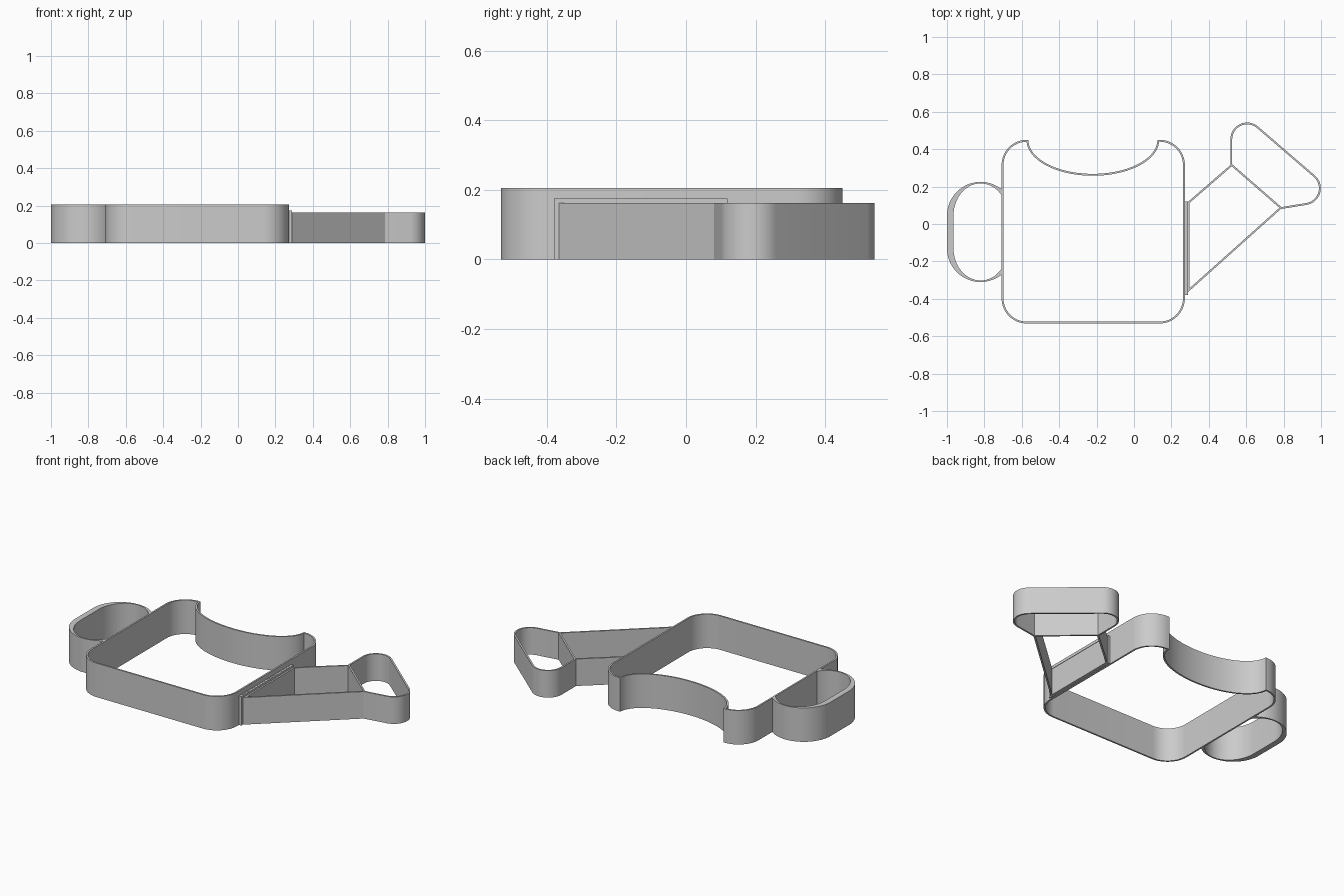
import bpy
import bmesh
from math import cos, sin, pi, tan
from mathutils import Vector

cube = bpy.data.objects.get("Cube")
if cube:
    bpy.data.objects.remove(cube, do_unlink=True)

WALL = 0.01
TALL, LOW, JOINT = 0.205, 0.163, 0.175

grey = bpy.data.materials.new("plain grey")
grey.use_nodes = True
grey.diffuse_color = (0.6, 0.6, 0.6, 1)
grey.node_tree.nodes["Principled BSDF"].inputs["Base Color"].default_value = (0.6, 0.6, 0.6, 1)


def arc(cx, cy, rx, ry, start, end, steps=16):
    """Points along an elliptical arc."""
    angles = [start + (end - start) * i / steps for i in range(steps + 1)]
    return [Vector((cx + rx * cos(a), cy + ry * sin(a))) for a in angles]


def rounded(corners, steps=16):
    """Polygon outline from (x, y, radius) corners, counter-clockwise."""
    points = []
    for i, (x, y, r) in enumerate(corners):
        p = Vector((x, y))
        if not r:
            points.append(p)
            continue
        a = (Vector(corners[i - 1][:2]) - p).normalized()
        b = (Vector(corners[(i + 1) % len(corners)][:2]) - p).normalized()
        half = a.angle(b) / 2
        centre = p + (a + b).normalized() * r / sin(half)
        u = p + a * r / tan(half) - centre
        v = p + b * r / tan(half) - centre
        sweep = pi - 2 * half
        for k in range(steps + 1):
            t = k / steps
            points.append(centre + (u * sin((1 - t) * sweep) + v * sin(t * sweep)) / sin(sweep))
    return points


def inset(points, closed=True):
    """Mitred copy of a counter-clockwise path, moved inward by the wall."""
    n, result = len(points), []
    for i, p in enumerate(points):
        before = p - points[i - 1] if closed or i else points[1] - p
        after = points[(i + 1) % n] - p if closed or i < n - 1 else before
        n1 = Vector((-before.y, before.x)).normalized()
        n2 = Vector((-after.y, after.x)).normalized()
        result.append(p + (n1 + n2) * WALL / (1 + n1.dot(n2)))
    return result


def wall(name, outer, height, inner=None, closed=True):
    """Upright wall between an outer and an inner path."""
    inner = inner or inset(outer, closed)
    bm = bmesh.new()
    rings = [[bm.verts.new((p.x, p.y, z)) for p in path]
             for path, z in ((outer, 0), (outer, height), (inner, height), (inner, 0))]
    count = len(outer)
    for i in range(count if closed else count - 1):
        j = (i + 1) % count
        for k in range(4):
            a, b = rings[k], rings[(k + 1) % 4]
            bm.faces.new((a[i], a[j], b[j], b[i]))
    if not closed:
        for end in (0, -1):
            bm.faces.new([ring[end] for ring in rings])
    bmesh.ops.recalc_face_normals(bm, faces=bm.faces)
    mesh = bpy.data.meshes.new(name)
    bm.to_mesh(mesh)
    bm.free()
    mesh.materials.append(grey)
    obj = bpy.data.objects.new(name, mesh)
    bpy.context.collection.objects.link(obj)
    bpy.ops.object.select_all(action='DESELECT')
    obj.select_set(True)
    bpy.context.view_layer.objects.active = obj
    bpy.ops.object.shade_smooth_by_angle()
    return obj


# Can body: rounded square with a scooped back edge
r = 0.135
body = rounded([(-0.708, -0.532, r), (0.272, -0.532, r), (0.272, 0.45, r)])
body += arc(-0.22, 0.45, 0.345, 0.182, 0, -pi, 40)
body += arc(-0.708 + r, 0.45 - r, r, r, pi / 2, pi)
# the first corner arc is measured against its neighbours, so give it the true square corner
body[:17] = arc(-0.708 + r, -0.532 + r, r, r, pi, 1.5 * pi)
body[34:51] = arc(0.272 - r, 0.45 - r, r, r, 0, pi / 2)
wall("can_body", body, TALL)


# Handle: half-capsule loop, thicker toward its far side
def handle_path(rx, ry):
    reach = math_acos = (0.115 / rx)
    lean = Vector((1, 0)).angle(Vector((reach, (1 - math_acos ** 2) ** 0.5)))
    return (arc(-0.82, 0.045, rx, ry, lean, pi, 28)
            + arc(-0.82, -0.13, rx, ry, pi, 2 * pi - lean, 28))


wall("handle", handle_path(0.18, 0.18), TALL, handle_path(0.145, 0.172), closed=False)

# Joint plate between body and spout
wall("spout_joint", [Vector(p) for p in ((0.268, -0.38), (0.288, -0.38), (0.288, 0.12), (0.268, 0.12))],
     JOINT, [Vector(p) for p in ((0.278, -0.37), (0.279, -0.37), (0.279, 0.11), (0.278, 0.11))])

# Spout: tapered channel, closed by the sprinkler head
spout = [Vector(p) for p in ((0.515, 0.315), (0.288, 0.118), (0.288, -0.365), (0.785, 0.08))]
wall("spout", spout, LOW, closed=False)

# Sprinkler head with two rounded outer corners
head = rounded([(0.515, 0.315, 0), (0.785, 0.08, 0), (1.114, 0.133, 0.09), (0.515, 0.649, 0.09)])
wall("sprinkler_head", head, LOW)
